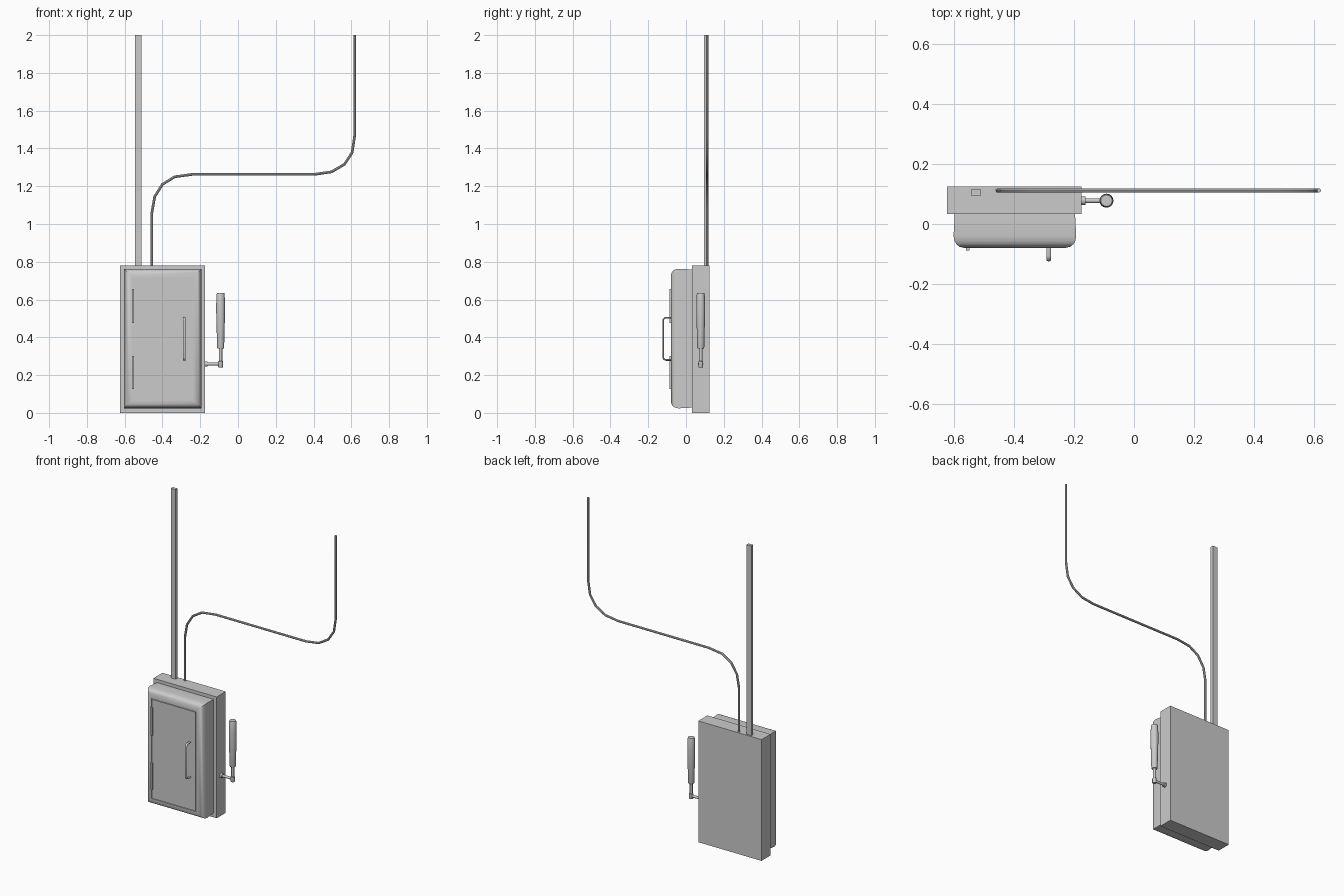
import bpy, bmesh, math
from mathutils import Vector

if "Cube" in bpy.data.objects:
    bpy.data.objects.remove(bpy.data.objects["Cube"])


def finish(name, bm, smooth=False):
    bmesh.ops.recalc_face_normals(bm, faces=bm.faces[:])
    me = bpy.data.meshes.new(name)
    bm.to_mesh(me)
    bm.free()
    ob = bpy.data.objects.new(name, me)
    bpy.context.collection.objects.link(ob)
    if smooth:
        bpy.ops.object.select_all(action='DESELECT')
        ob.select_set(True)
        bpy.context.view_layer.objects.active = ob
        bpy.ops.object.shade_smooth_by_angle(angle=math.radians(35))
    return ob


def loft(bm, rings):
    """Join closed rings of points into a capped skin."""
    rings = [[bm.verts.new(p) for p in r] for r in rings]
    for a, b in zip(rings, rings[1:]):
        for i in range(len(a)):
            j = (i + 1) % len(a)
            bm.faces.new((a[i], a[j], b[j], b[i]))
    bm.faces.new(rings[0])
    bm.faces.new(rings[-1])


def rect(x0, x1, z0, z1, y):
    return [(x0, y, z0), (x1, y, z0), (x1, y, z1), (x0, y, z1)]


def box(name, x, y, z):
    bm = bmesh.new()
    loft(bm, [rect(*x, *z, y[0]), rect(*x, *z, y[1])])
    return finish(name, bm)


def turned(name, origin, axis, profile, sides=16):
    """Solid of revolution; profile is (distance along axis, radius)."""
    axis = Vector(axis)
    u = axis.orthogonal().normalized()
    v = axis.cross(u)
    ring = [(math.cos(t), math.sin(t)) for t in
            (2 * math.pi * i / sides for i in range(sides))]
    bm = bmesh.new()
    loft(bm, [[Vector(origin) + axis * d + (u * c + v * s) * r for c, s in ring]
              for d, r in profile])
    return finish(name, bm, True)


def sweep(name, path, normal, ru, rv, sides):
    """Mitred tube along a planar path; ru is in the plane, rv across it."""
    path = [Vector(p) for p in path]
    n = Vector(normal)
    rings = []
    for i, p in enumerate(path):
        d0 = (p - path[max(i - 1, 0)]).normalized()
        d1 = (path[min(i + 1, len(path) - 1)] - p).normalized()
        t = (d0 + d1).normalized()
        side = n.cross(t)
        k = 1 / max(t.dot(d1 if d1.length else d0), 0.5)
        rings.append([p + side * ru * k * math.cos(a) + n * rv * math.sin(a)
                      for a in (2 * math.pi * j / sides for j in range(sides))])
    bm = bmesh.new()
    loft(bm, rings)
    return finish(name, bm, True)


# Back box against the wall
box("back_box", (-0.625, -0.175), (0.033, 0.125), (0, 0.78))

# Front cover: rounded front border, then a groove outlining the door
steps = [(0.004, 0.034), (0, -0.04), (0.003, -0.056), (0.009, -0.067),
         (0.02, -0.076), (0.036, -0.08)]
rings = [rect(-0.603 + i, -0.193 - i, 0.024 + i, 0.763 - i, y) for i, y in steps]
for i, y in [(0, -0.08), (0, -0.074), (0.006, -0.074), (0.006, -0.08)]:
    rings.append(rect(-0.56 + i, -0.241 - i, 0.067 + i, 0.712 - i, y))
bm = bmesh.new()
loft(bm, rings)
finish("front_cover", bm, True)

# Door hinges
for name, z in (("lower_hinge", (0.127, 0.30)), ("upper_hinge", (0.476, 0.656))):
    box(name, (-0.561, -0.55), (-0.088, -0.076), z)

# Door handle: bent bar with rounded corners
hx, r = -0.285, 0.016
path = [(hx, -0.077, 0.28)]
for cz, a0 in ((0.28 + r, -90), (0.504 - r, 0)):
    for k in range(5):
        a = math.radians(a0 + 22.5 * k)
        path.append((hx, -0.121 + r - r * math.cos(a), cz + r * math.sin(a)))
path.append((hx, -0.077, 0.504))
sweep("door_handle", path, (1, 0, 0), 0.004, 0.0075, 10)

# Switch lever on the right side
lx, ly, lz = -0.092, 0.078, 0.259
turned("lever_collar", (-0.178, ly, lz), (1, 0, 0), [(0, 0.014), (0.016, 0.014)])
turned("lever_shaft", (-0.165, ly, lz), (1, 0, 0), [(0, 0.008), (0.073, 0.008)])
turned("lever_joint", (lx, ly, 0.241), (0, 0, 1), [(0, 0.011), (0.004, 0.013), (0.031, 0.013), (0.035, 0.010)])
turned("lever_rod", (lx, ly, 0.27), (0, 0, 1), [(0, 0.009), (0.075, 0.009)])
turned("lever_grip", (lx, ly, 0.34), (0, 0, 1),
       [(0, 0.017), (0.005, 0.0185), (0.20, 0.0235), (0.235, 0.0235), (0.288, 0.021), (0.295, 0.019)])

# Square duct rising from the box
box("square_duct", (-0.545, -0.511), (0.095, 0.115), (0.775, 2))

# Bent conduit
bend = [(-0.456, 0.775), (-0.456, 1.06), (-0.441, 1.145), (-0.40, 1.21),
        (-0.335, 1.25), (-0.24, 1.263), (0.405, 1.263), (0.495, 1.276),
        (0.563, 1.316), (0.604, 1.378), (0.618, 1.47), (0.618, 2)]
sweep("bent_conduit", [(x, 0.112, z) for x, z in bend], (0, 1, 0), 0.007, 0.007, 8)
